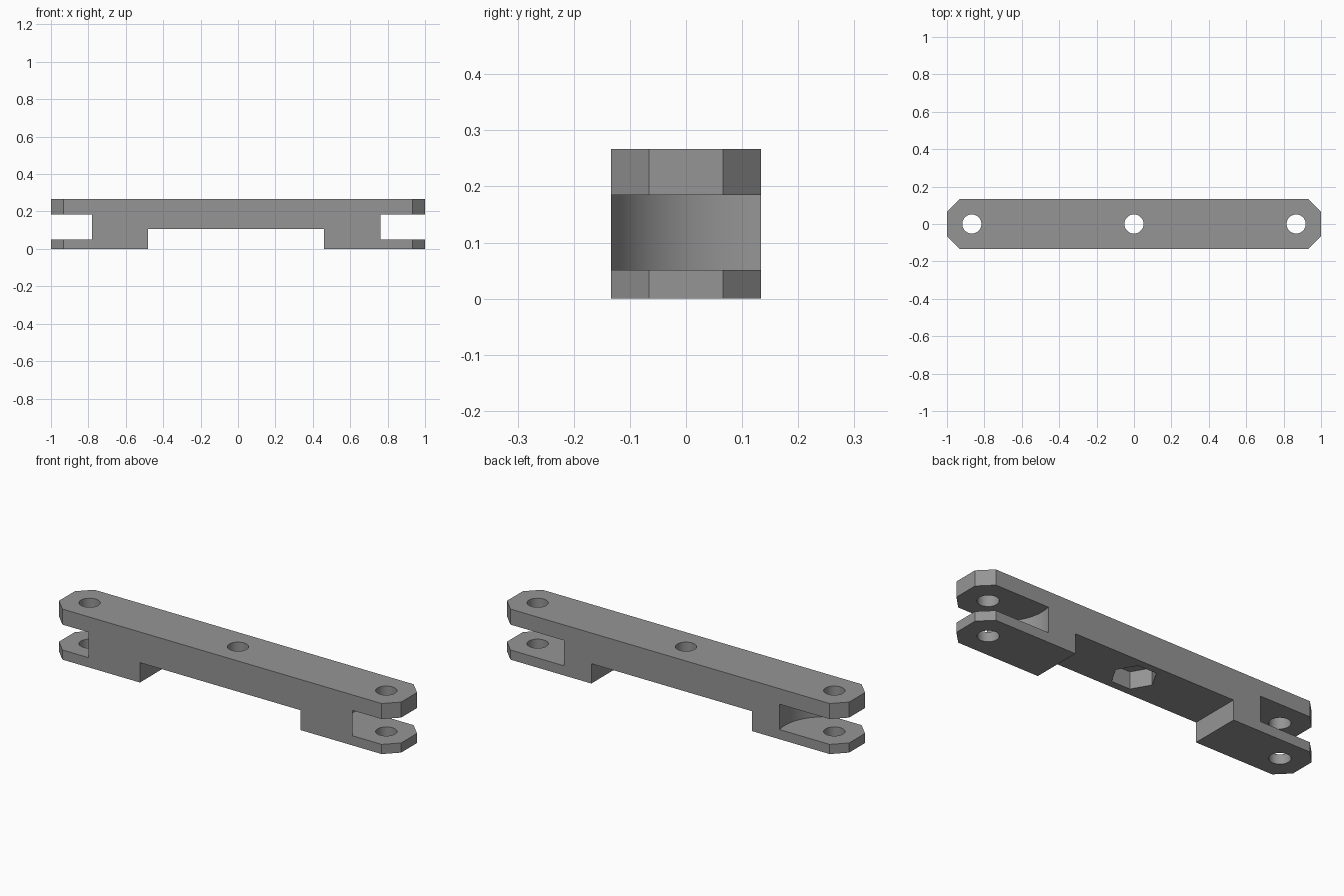
import bpy, bmesh, math

if "Cube" in bpy.data.objects:
    bpy.data.objects.remove(bpy.data.objects["Cube"])

grey = bpy.data.materials.new("mid_grey")
grey.diffuse_color = (0.30, 0.30, 0.30, 1)
grey.use_nodes = True
grey.node_tree.nodes["Principled BSDF"].inputs["Base Color"].default_value = grey.diffuse_color


def prism(name, outline, z0, z1):
    """Extrude an xy outline from z0 to z1."""
    bm = bmesh.new()
    face = bm.faces.new([bm.verts.new((x, y, z0)) for x, y in outline])
    ext = bmesh.ops.extrude_face_region(bm, geom=[face])
    for v in ext["geom"]:
        if isinstance(v, bmesh.types.BMVert):
            v.co.z = z1
    bmesh.ops.recalc_face_normals(bm, faces=bm.faces)
    me = bpy.data.meshes.new(name)
    bm.to_mesh(me)
    bm.free()
    me.materials.append(grey)
    ob = bpy.data.objects.new(name, me)
    bpy.context.collection.objects.link(ob)
    return ob


def ring(cx, cy, r, n):
    return [(cx + r * math.cos(2 * math.pi * i / n),
             cy + r * math.sin(2 * math.pi * i / n)) for i in range(n)]


W, C = 0.1333, 0.067   # half width, corner chamfer
SHIFT = -0.01          # underside cuts sit slightly off centre

# bar with chamfered corners
bar = prism("link_bar", [(-1, -W + C), (-1 + C, -W), (1 - C, -W), (1, -W + C),
                         (1, W - C), (1 - C, W), (-1 + C, W), (-1, W - C)], 0, 0.267)
cutters = []

# wide notch under the middle
x0, x1 = SHIFT - 0.47, SHIFT + 0.47
cutters.append(prism("notch_cutter", [(x0, -1), (x1, -1), (x1, 1), (x0, 1)], -0.1, 0.105))

# fork slots with a swept, curved inner wall
cx, cy, r = 0.852, 0.08, 0.228
a0 = math.pi + math.asin((0.2 + cy) / r) if (0.2 + cy) < r else 1.5 * math.pi
a1 = math.pi - math.asin((0.2 - cy) / r)
arc = [(cx + r * math.cos(a0 + (a1 - a0) * i / 32),
        cy + r * math.sin(a0 + (a1 - a0) * i / 32)) for i in range(33)]
slot = [(1.2, arc[0][1])] + arc + [(1.2, arc[-1][1])]
for side, s in (("right", 1), ("left", -1)):
    cutters.append(prism(side + "_slot_cutter",
                         [(s * x + SHIFT, y) for x, y in slot], 0.051, 0.185))

# pin holes and hexagonal nut pocket
for side, x in (("left", -0.867), ("middle", 0), ("right", 0.867)):
    cutters.append(prism(side + "_hole_cutter", ring(x, 0, 0.051, 48), -0.1, 0.4))
cutters.append(prism("nut_pocket_cutter", ring(0, 0, 0.108, 6), 0.05, 0.195))

# apply the cuts
bpy.context.view_layer.objects.active = bar
bar.select_set(True)
for c in cutters:
    m = bar.modifiers.new(c.name, "BOOLEAN")
    m.operation, m.solver, m.object = "DIFFERENCE", "EXACT", c
    bpy.ops.object.modifier_apply(modifier=m.name)
    bpy.data.objects.remove(c)

bpy.ops.object.select_all(action="DESELECT")
bar.select_set(True)
bpy.ops.object.shade_smooth_by_angle(angle=math.radians(30))
